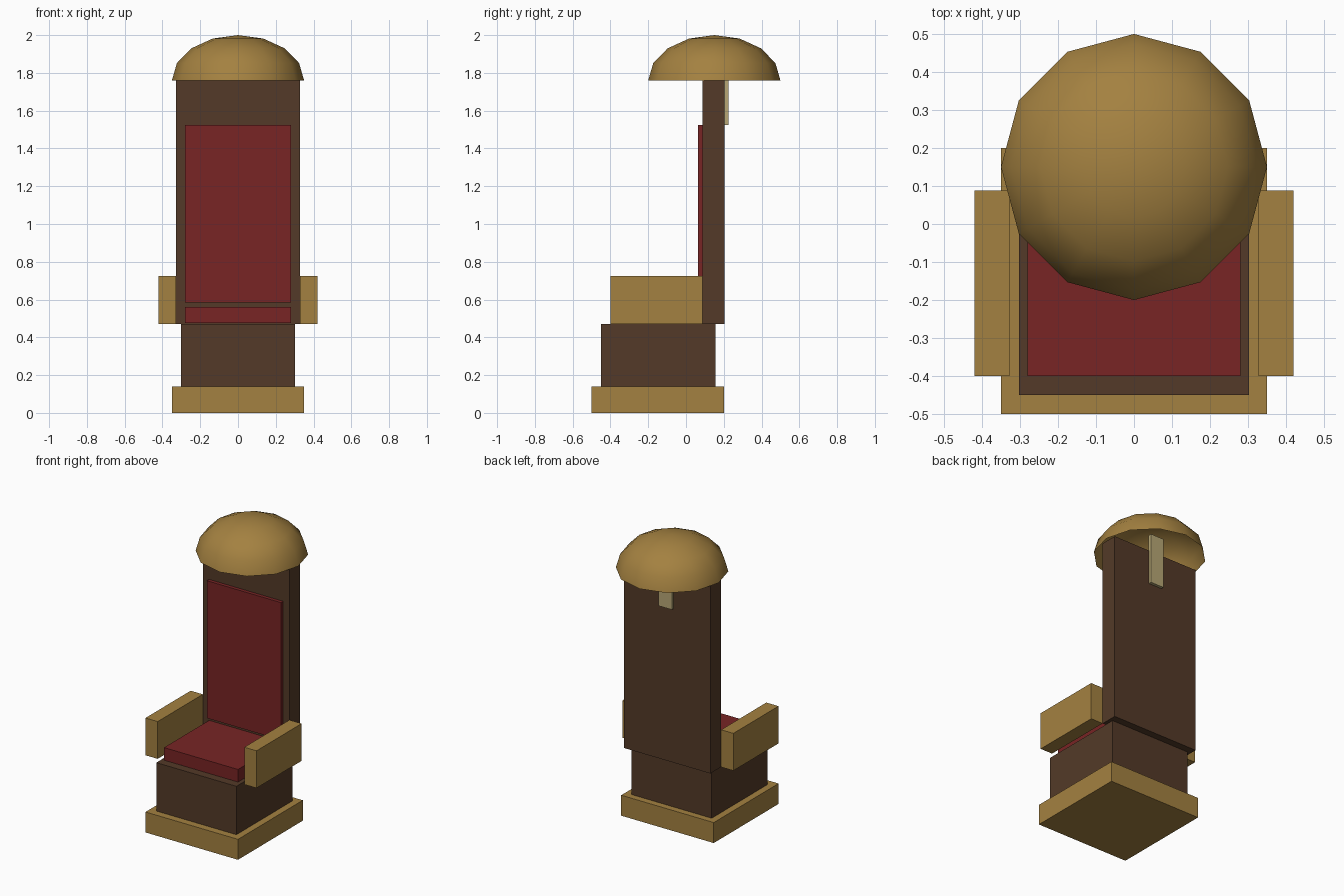
import bpy, bmesh, math

if "Cube" in bpy.data.objects:
    bpy.data.objects.remove(bpy.data.objects["Cube"])


def material(name, rgb):
    m = bpy.data.materials.new(name)
    m.diffuse_color = (*rgb, 1)
    m.use_nodes = True
    m.node_tree.nodes["Principled BSDF"].inputs["Base Color"].default_value = m.diffuse_color
    return m


GOLD = material("gold", (0.37, 0.22, 0.052))
WOOD = material("dark wood", (0.087, 0.042, 0.021))
RED = material("red cloth", (0.188, 0.018, 0.018))
PALE = material("pale tan", (0.48, 0.39, 0.18))


def add_object(name, bm, mat):
    mesh = bpy.data.meshes.new(name)
    bm.to_mesh(mesh)
    bm.free()
    mesh.materials.append(mat)
    obj = bpy.data.objects.new(name, mesh)
    bpy.context.collection.objects.link(obj)
    return obj


def box(name, mat, xs, ys, zs):
    """Box spanning the given (low, high) ranges."""
    bm = bmesh.new()
    bmesh.ops.create_cube(bm, size=1)
    for v in bm.verts:
        v.co = [(lo + hi) / 2 + c * (hi - lo)
                for c, (lo, hi) in zip(v.co, (xs, ys, zs))]
    return add_object(name, bm, mat)


# Plinth, seat and tall back
box("plinth", GOLD, (-0.35, 0.35), (-0.5, 0.2), (0, 0.14))
box("seat_block", WOOD, (-0.303, 0.303), (-0.45, 0.155), (0.14, 0.471))
box("backrest", WOOD, (-0.327, 0.327), (0.088, 0.204), (0.471, 1.76))

# Upholstery
box("seat_cushion", RED, (-0.28, 0.28), (-0.4, 0.09), (0.475, 0.561))
box("back_cushion", RED, (-0.28, 0.28), (0.064, 0.09), (0.585, 1.525))

# Armrests
for side, name in ((-1, "left_armrest"), (1, "right_armrest")):
    xs = sorted((side * 0.328, side * 0.42))
    box(name, GOLD, xs, (-0.4, 0.088), (0.471, 0.726))

# Hanging tab behind the back
box("rear_tab", PALE, (-0.05, 0.05), (0.2, 0.224), (1.525, 1.87))

# Open, twelve-sided canopy dome
bm = bmesh.new()
bmesh.ops.create_uvsphere(bm, u_segments=12, v_segments=8, radius=0.35)
low = [v for v in bm.verts if v.co.z < -0.01]
bmesh.ops.delete(bm, geom=low, context="VERTS")
for v in bm.verts:
    v.co.z = 1.76 + v.co.z * 0.24 / 0.35
    v.co.y += 0.15
for f in bm.faces:
    f.smooth = True
add_object("canopy_dome", bm, GOLD)
